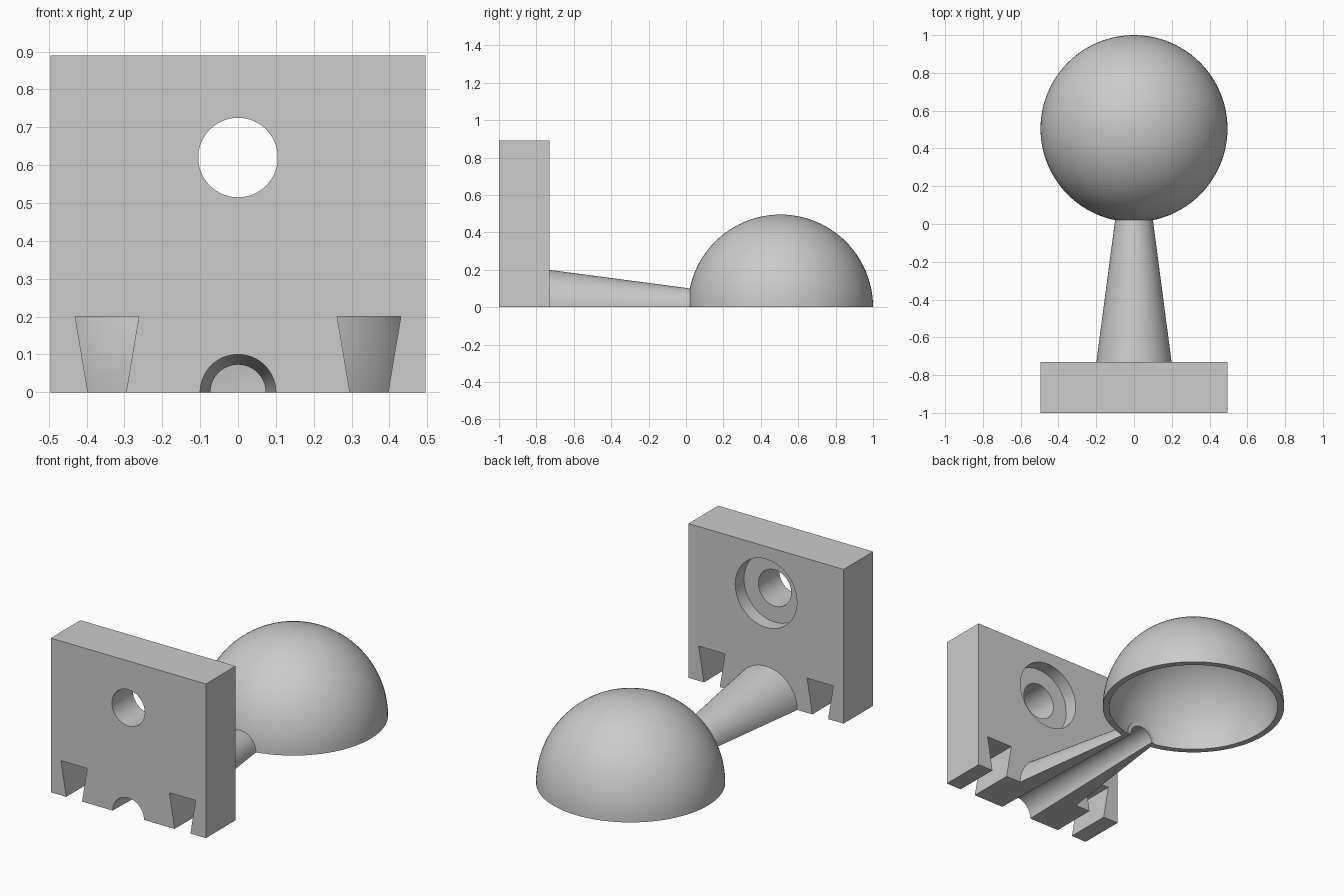
import bpy
import bmesh
import math
from mathutils import Matrix

if "Cube" in bpy.data.objects:
    bpy.data.objects.remove(bpy.data.objects["Cube"], do_unlink=True)

DOME_Y, DOME_R, WALL = 0.505, 0.495, 0.035
BLOCK_FRONT, BLOCK_BACK, BLOCK_TOP = -1.0, -0.73, 0.89
HOLE_Z = 0.62

grey = bpy.data.materials.new("light grey")
grey.use_nodes = True
COLOUR = (0.6, 0.6, 0.6, 1)
grey.diffuse_color = COLOUR
grey.node_tree.nodes["Principled BSDF"].inputs["Base Color"].default_value = COLOUR


def finish(name, bm):
    """Turn a bmesh into an object with the shared material."""
    bmesh.ops.recalc_face_normals(bm, faces=bm.faces)
    mesh = bpy.data.meshes.new(name)
    bm.to_mesh(mesh)
    bm.free()
    mesh.materials.append(grey)
    obj = bpy.data.objects.new(name, mesh)
    bpy.context.collection.objects.link(obj)
    return obj


def cone_along_y(name, y0, y1, r0, r1, z=0, half=False):
    """Cone or cylinder lying along y; half keeps only the upper side."""
    bm = bmesh.new()
    place = Matrix.Translation((0, (y0 + y1) / 2, z)) @ Matrix.Rotation(-math.pi / 2, 4, "X")
    bmesh.ops.create_cone(bm, cap_ends=True, segments=64, radius1=r0, radius2=r1,
                          depth=y1 - y0, matrix=place)
    if half:
        cut_at_ground(bm)
    return finish(name, bm)


def cut_at_ground(bm):
    cut = bmesh.ops.bisect_plane(bm, geom=bm.verts[:] + bm.edges[:] + bm.faces[:], dist=1e-5,
                                 plane_co=(0, 0, 0), plane_no=(0, 0, 1), clear_inner=True)
    edges = [e for e in bm.edges if e.is_boundary]
    bmesh.ops.holes_fill(bm, edges=edges, sides=0)


def prism_along_y(name, outline, y0, y1):
    """Extrude an x-z outline along y."""
    bm = bmesh.new()
    face = bm.faces.new([bm.verts.new((x, y0, z)) for x, z in outline])
    moved = bmesh.ops.extrude_face_region(bm, geom=[face])["geom"]
    verts = [v for v in moved if isinstance(v, bmesh.types.BMVert)]
    bmesh.ops.translate(bm, verts=verts, vec=(0, y1 - y0, 0))
    return finish(name, bm)


def carve(obj, cutters):
    """Subtract the cutters and bake the result."""
    for cutter in cutters:
        cutter.hide_render = True
        mod = obj.modifiers.new(cutter.name, "BOOLEAN")
        mod.operation = "DIFFERENCE"
        mod.solver = "EXACT"
        mod.object = cutter
    bpy.context.view_layer.update()
    graph = bpy.context.evaluated_depsgraph_get()
    baked = bpy.data.meshes.new_from_object(obj.evaluated_get(graph))
    obj.modifiers.clear()
    obj.data = baked


# Cutters: tapered bore, screw hole, counterbore and dovetail slots
def bore_radius(y):
    return 0.1 - 0.0255 * (y + 1)


bore = cone_along_y("bore_cutter", -1.1, 0.1, bore_radius(-1.1), bore_radius(0.1))
hole = cone_along_y("hole_cutter", -1.1, -0.6, 0.105, 0.105, HOLE_Z)
counterbore = cone_along_y("counterbore_cutter", BLOCK_BACK - 0.08, -0.6, 0.197, 0.197, HOLE_Z)
slots = []
for side in (-1, 1):
    outline = [(0.304, -0.05), (0.262, 0.2), (0.43, 0.2), (0.388, -0.05)]
    slots.append(prism_along_y("slot_cutter", [(side * x, z) for x, z in outline], -1.1, -0.6))

# Mounting block
corners = [(-0.495, 0), (0.495, 0), (0.495, BLOCK_TOP), (-0.495, BLOCK_TOP)]
block = prism_along_y("mounting_block", corners, BLOCK_FRONT, BLOCK_BACK)
carve(block, [bore, hole, counterbore] + slots)

# Tapered half-round neck
neck = cone_along_y("neck", BLOCK_BACK, 0.06, 0.199, 0.095, half=True)
carve(neck, [bore])

# Hollow dome, spun from a wall profile
bm = bmesh.new()
steps = 24
angles = [math.pi / 2 * i / steps for i in range(steps + 1)]
profile = [(r * math.cos(a), r * math.sin(a))
           for r, arc in ((DOME_R, angles), (DOME_R - WALL, angles[::-1])) for a in arc]
ring = [bm.verts.new((x, DOME_Y, z)) for x, z in profile]
edges = [bm.edges.new((ring[i - 1], ring[i])) for i in range(len(ring)) if i != steps + 1]
bmesh.ops.spin(bm, geom=ring + edges, cent=(0, DOME_Y, 0), axis=(0, 0, 1),
               angle=2 * math.pi, steps=96, use_duplicate=False)
bmesh.ops.remove_doubles(bm, verts=bm.verts, dist=1e-4)
dome = finish("dome", bm)
carve(dome, [bore])

for cutter in [bore, hole, counterbore] + slots:
    bpy.data.objects.remove(cutter, do_unlink=True)

# Smooth curved walls, keep edges crisp
bpy.ops.object.select_all(action="DESELECT")
for obj in (block, neck, dome):
    obj.select_set(True)
bpy.context.view_layer.objects.active = block
bpy.ops.object.shade_smooth_by_angle(angle=math.radians(30))
